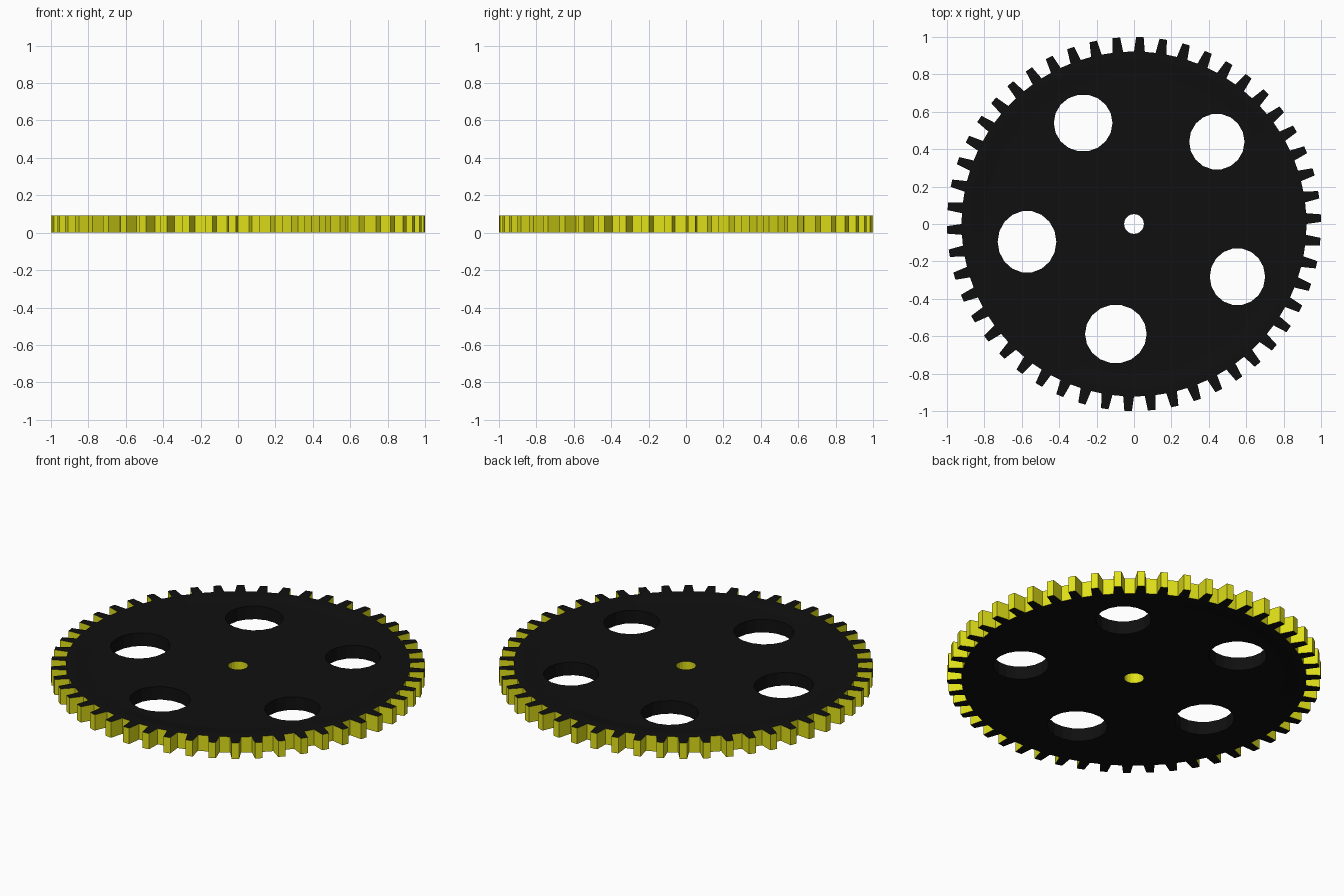
import bpy, bmesh
from math import cos, sin, radians, pi

if "Cube" in bpy.data.objects:
    bpy.data.objects.remove(bpy.data.objects["Cube"])

TEETH = 50
TOP, RECESS = 0.093, 0.008

# Gear outline: four points per tooth as (radius, angle)
outline = []
for i in range(TEETH):
    a = 1.8 + i * 360 / TEETH
    for r, d in ((0.922, -1.8), (1.0, -1.15), (1.0, 1.15), (0.922, 1.8)):
        outline.append((r, radians(a + d)))

# Lightening holes: centre x, centre y, x radius, y radius
HOLES = [(-0.272, 0.54, 0.157, 0.153), (0.443, 0.44, 0.148, 0.15),
         (-0.572, -0.095, 0.157, 0.166), (0.553, -0.282, 0.148, 0.153),
         (-0.097, -0.588, 0.165, 0.157)]

bm = bmesh.new()


def polar_loop(points, z):
    return [bm.verts.new((r * cos(a), r * sin(a), z)) for r, a in points]


def ellipse_loop(cx, cy, rx, ry, z, n):
    return [bm.verts.new((cx + rx * cos(2 * pi * i / n),
                          cy + ry * sin(2 * pi * i / n), z)) for i in range(n)]


def bridge(a, b, mat):
    n = len(a)
    for i in range(n):
        j = (i + 1) % n
        bm.faces.new((a[i], a[j], b[j], b[i])).material_index = mat


def side(z_rim, z_web):
    """One face of the wheel: toothed rim, shallow slope, pierced web."""
    teeth = polar_loop(outline, z_rim)
    rim = polar_loop([(0.88, a) for _, a in outline], z_rim)
    web = polar_loop([(0.80, a) for _, a in outline], z_web)
    bridge(teeth, rim, 0)
    bridge(rim, web, 0)
    holes = [ellipse_loop(*h, z_web, 18) for h in HOLES]
    bore = ellipse_loop(0, 0, 0.053, 0.053, z_web, 20)
    edges = []
    for loop in [web, bore] + holes:
        for i, v in enumerate(loop):
            w = loop[(i + 1) % len(loop)]
            edges.append(bm.edges.get((v, w)) or bm.edges.new((v, w)))
    bmesh.ops.triangle_fill(bm, edges=edges, use_beauty=True, use_dissolve=False)
    return teeth, bore, holes


top = side(TOP, TOP - RECESS)
bottom = side(0, RECESS)

# Walls: yellow tooth flanks and axle bore, black lightening holes
bridge(top[0], bottom[0], 1)
bridge(top[1], bottom[1], 1)
for a, b in zip(top[2], bottom[2]):
    bridge(a, b, 0)
bmesh.ops.recalc_face_normals(bm, faces=bm.faces)

mesh = bpy.data.meshes.new("gear_wheel")
bm.to_mesh(mesh)
bm.free()
for name, col in (("black", (0.005, 0.005, 0.005, 1)), ("yellow", (0.75, 0.75, 0.01, 1))):
    m = bpy.data.materials.new(name)
    m.diffuse_color = col
    m.use_nodes = True
    m.node_tree.nodes["Principled BSDF"].inputs["Base Color"].default_value = m.diffuse_color
    mesh.materials.append(m)
gear = bpy.data.objects.new("gear_wheel", mesh)
bpy.context.collection.objects.link(gear)
